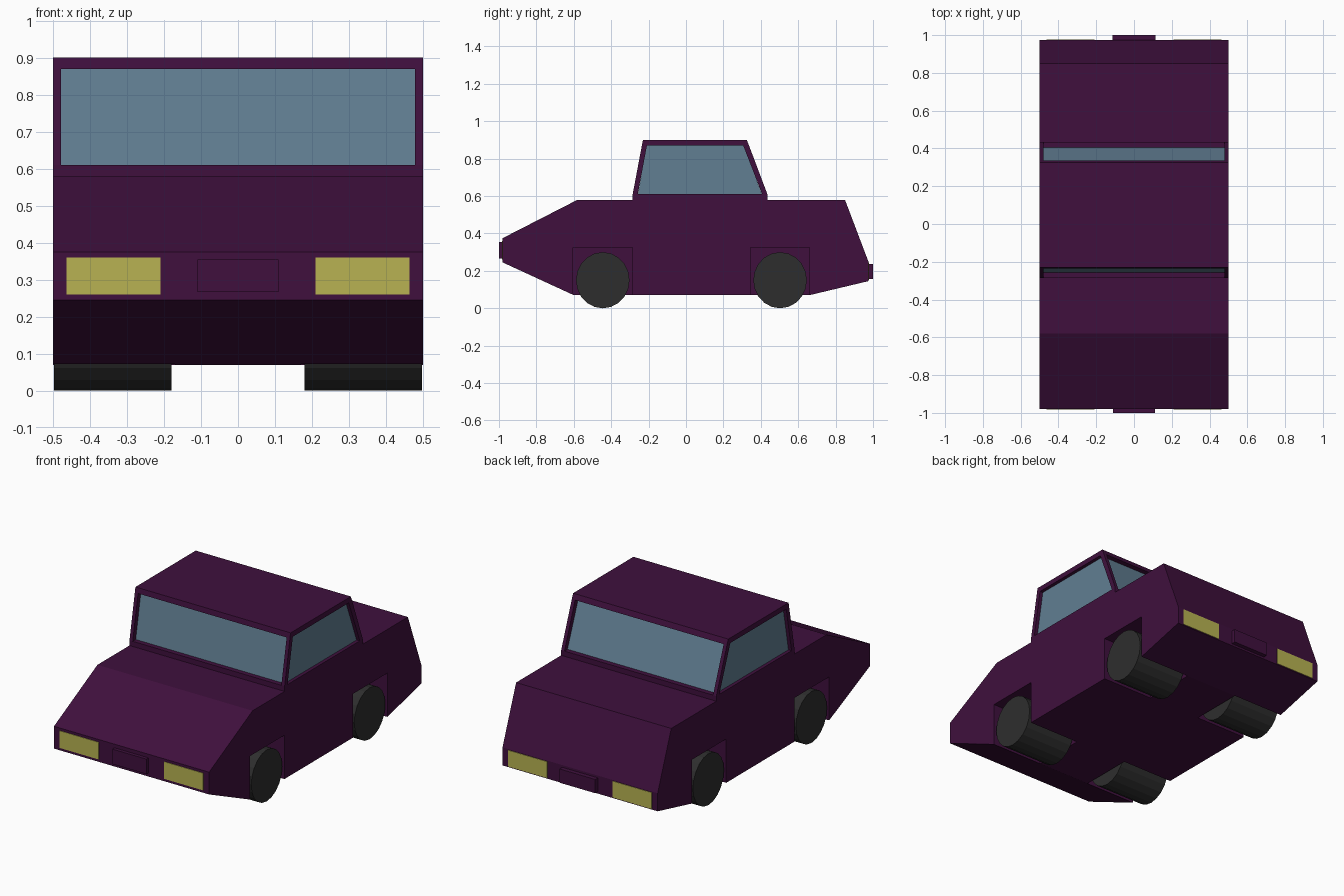
import bpy, bmesh, math

if "Cube" in bpy.data.objects:
    bpy.data.objects.remove(bpy.data.objects["Cube"])


def material(name, rgb):
    m = bpy.data.materials.new(name)
    m.diffuse_color = (*rgb, 1)
    m.use_nodes = True
    m.node_tree.nodes["Principled BSDF"].inputs["Base Color"].default_value = m.diffuse_color
    return m


PAINT = material("plum_paint", (0.05, 0.005, 0.047))
GLASS = material("blue_glass", (0.12, 0.21, 0.29))
LAMP = material("yellow_lamp", (0.48, 0.45, 0.085))
RUBBER = material("dark_rubber", (0.027, 0.027, 0.027))


def extrude_profile(name, profile, x0, x1, mat):
    """Extrude a side profile of (y, z) points from x0 to x1."""
    bm = bmesh.new()
    face = bm.faces.new([bm.verts.new((x0, y, z)) for y, z in profile])
    res = bmesh.ops.extrude_face_region(bm, geom=[face])
    verts = [v for v in res["geom"] if isinstance(v, bmesh.types.BMVert)]
    bmesh.ops.translate(bm, verts=verts, vec=(x1 - x0, 0, 0))
    bmesh.ops.recalc_face_normals(bm, faces=bm.faces)
    mesh = bpy.data.meshes.new(name)
    bm.to_mesh(mesh)
    bm.free()
    obj = bpy.data.objects.new(name, mesh)
    bpy.context.collection.objects.link(obj)
    if mat:
        mesh.materials.append(mat)
    return obj


def box(name, x0, x1, y0, y1, z0, z1, mat):
    return extrude_profile(name, [(y0, z0), (y1, z0), (y1, z1), (y0, z1)], x0, x1, mat)


def mirror_x(obj):
    mod = obj.modifiers.new("Mirror", "MIRROR")
    mod.use_axis[0] = True
    return obj


# Lower body shell
body = extrude_profile("body", [
    (-0.98, 0.245), (-0.60, 0.07), (0.66, 0.07), (0.975, 0.145),
    (0.975, 0.25), (0.85, 0.58), (-0.58, 0.58), (-0.98, 0.375)], -0.5, 0.5, PAINT)

# Wheels and the square wheel wells cut around them
for end, y in (("front", -0.445), ("rear", 0.503)):
    well = mirror_x(box(end + "_well_cutter", 0.17, 0.6, y - 0.159, y + 0.158, -0.1, 0.325, PAINT))
    well.hide_render = True
    well.hide_viewport = True
    cut = body.modifiers.new(end + "_wells", "BOOLEAN")
    cut.operation = "DIFFERENCE"
    cut.solver = "EXACT"
    cut.object = well
    circle = [(y + 0.143 * math.cos(a), 0.15 + 0.15 * math.sin(a))
              for a in (math.tau * i / 20 for i in range(20))]
    mirror_x(extrude_profile(end + "_wheels", circle, 0.18, 0.497, RUBBER))

# Cabin: sill, glass block, roof and corner pillars
extrude_profile("cabin_sill", [(-0.285, 0.575), (0.435, 0.575), (0.435, 0.61), (-0.285, 0.61)],
                -0.5, 0.5, PAINT)
extrude_profile("windows", [(-0.258, 0.605), (0.408, 0.605), (0.305, 0.875), (-0.209, 0.875)],
                -0.48, 0.48, GLASS)
extrude_profile("roof", [(-0.236, 0.87), (0.337, 0.87), (0.325, 0.90), (-0.23, 0.90)],
                -0.5, 0.5, PAINT)
mirror_x(extrude_profile("front_pillars", [(-0.285, 0.61), (-0.258, 0.61), (-0.209, 0.87), (-0.236, 0.87)],
                         0.479, 0.5, PAINT))
mirror_x(extrude_profile("rear_pillars", [(0.407, 0.61), (0.435, 0.61), (0.337, 0.87), (0.306, 0.87)],
                         0.479, 0.5, PAINT))

# Lamps and protruding plates at both ends
mirror_x(box("headlights", 0.21, 0.463, -0.983, -0.96, 0.26, 0.36, LAMP))
mirror_x(box("tail_lights", 0.21, 0.463, 0.95, 0.978, 0.15, 0.245, LAMP))
box("front_plate", -0.11, 0.11, -1.0, -0.96, 0.267, 0.354, PAINT)
box("rear_plate", -0.115, 0.115, 0.95, 1.0, 0.157, 0.237, PAINT)
